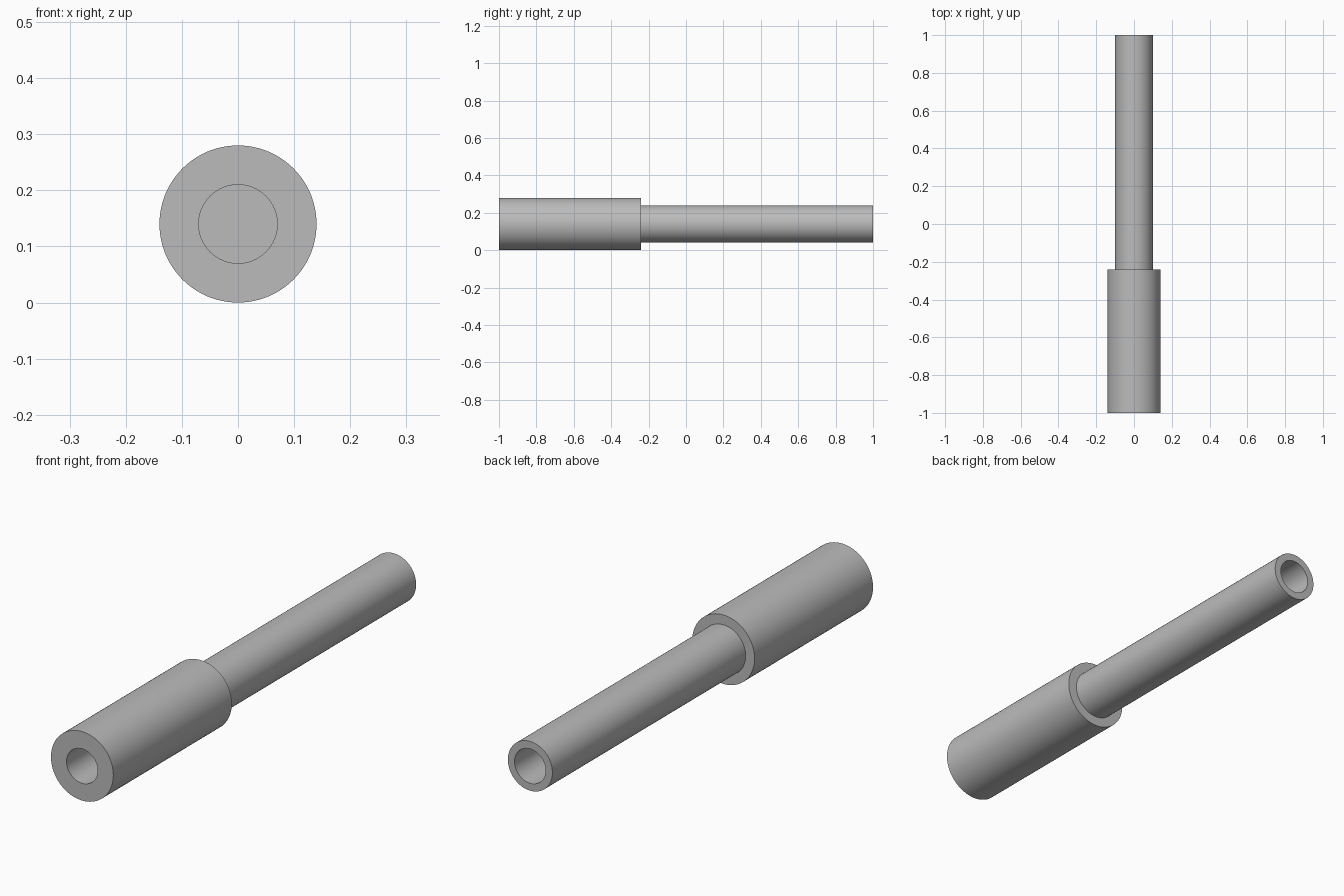
import bpy
import bmesh
import math
from mathutils import Matrix, Vector

cube = bpy.data.objects.get("Cube")
if cube:
    bpy.data.objects.remove(cube, do_unlink=True)

SIDES = 96
AXIS_Z = 0.14
BORE = 0.07
STEP_Y = -0.24

grey = bpy.data.materials.new("plain grey")
grey.use_nodes = True
colour = (0.5, 0.5, 0.5, 1)
grey.diffuse_color = colour
grey.node_tree.nodes["Principled BSDF"].inputs["Base Color"].default_value = colour


def revolve(name, profile):
    """Spin (radius, y) points about the long axis."""
    bm = bmesh.new()
    verts = [bm.verts.new((r, y, AXIS_Z)) for r, y in profile]
    edges = [bm.edges.new(pair) for pair in zip(verts, verts[1:])]
    bmesh.ops.spin(bm, geom=verts + edges, cent=(0, 0, AXIS_Z), axis=(0, 1, 0),
                   angle=math.tau, steps=SIDES, use_merge=True)
    bmesh.ops.remove_doubles(bm, verts=bm.verts, dist=1e-5)
    bmesh.ops.recalc_face_normals(bm, faces=bm.faces)
    mesh = bpy.data.meshes.new(name)
    bm.to_mesh(mesh)
    bm.free()
    mesh.materials.append(grey)
    obj = bpy.data.objects.new(name, mesh)
    bpy.context.collection.objects.link(obj)
    bpy.ops.object.select_all(action="DESELECT")
    obj.select_set(True)
    bpy.context.view_layer.objects.active = obj
    bpy.ops.object.shade_smooth_by_angle(angle=math.radians(30))
    return obj


# Stepped tube: wide sleeve in front, slim tube behind, bored from both
# ends with a thin wall left at the step
wall = 0.005
revolve("stepped_tube", [
    (0, STEP_Y - wall), (BORE, STEP_Y - wall), (BORE, -1), (0.14, -1),
    (0.14, STEP_Y), (0.1, STEP_Y), (0.1, 1), (BORE, 1),
    (BORE, STEP_Y + wall), (0, STEP_Y + wall),
])
